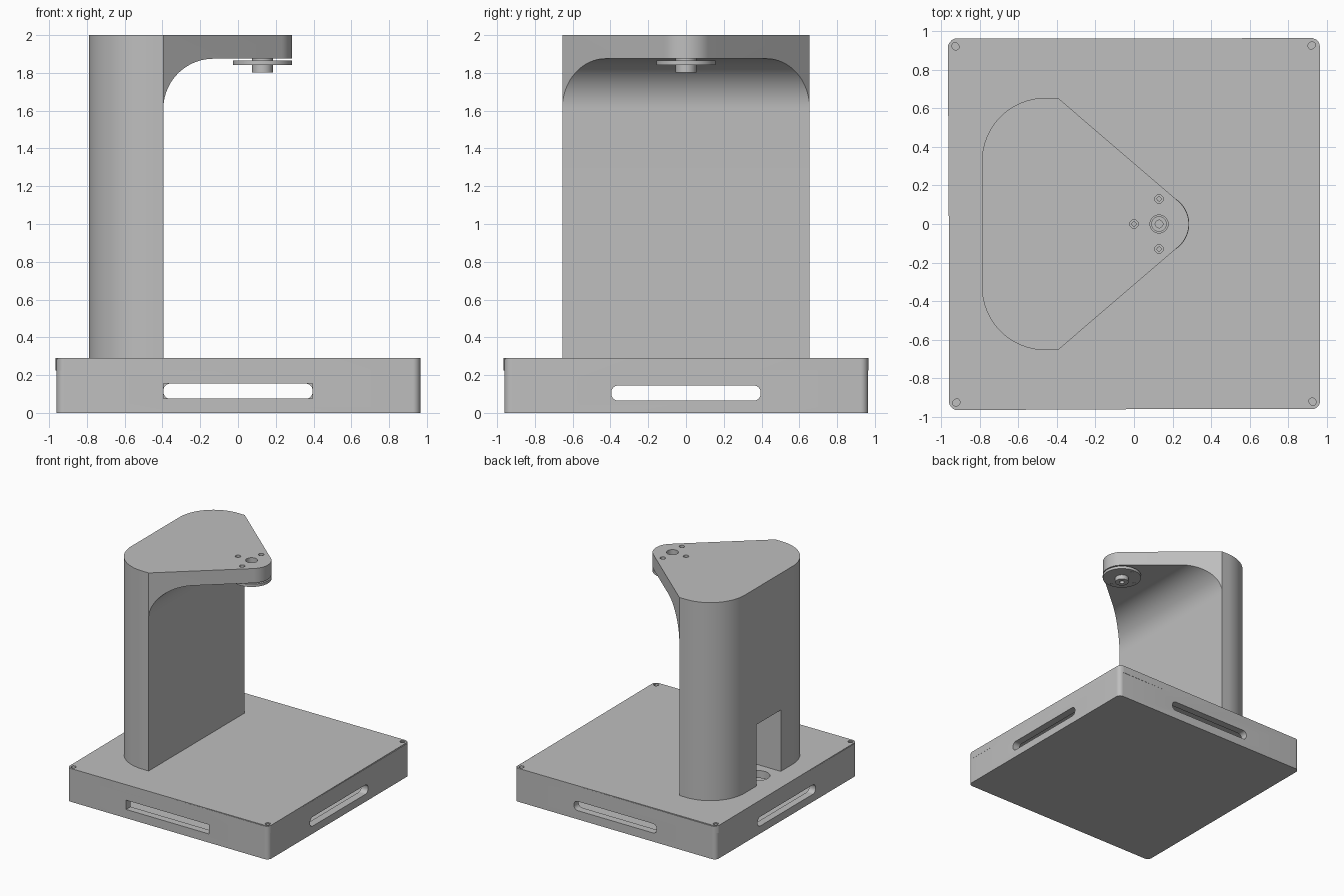
import bpy, bmesh
from math import radians, cos, sin, pi, atan2, acos, hypot

if "Cube" in bpy.data.objects:
    bpy.data.objects.remove(bpy.data.objects["Cube"], do_unlink=True)

grey = bpy.data.materials.new("light grey")
grey.use_nodes = True
grey.diffuse_color = (0.52, 0.52, 0.52, 1)
grey.node_tree.nodes["Principled BSDF"].inputs["Base Color"].default_value = (0.52, 0.52, 0.52, 1)


def arc(cx, cy, r, start, end, steps=20):
    return [(cx + r * cos(start + (end - start) * i / steps),
             cy + r * sin(start + (end - start) * i / steps)) for i in range(steps + 1)]


def circle(cx, cy, r, steps=40):
    return arc(cx, cy, r, 0, 2 * pi, steps)[:-1]


def rounded(cx, cy, hx, hy, r, steps=8):
    pts = []
    for k, (sx, sy) in enumerate([(1, 1), (-1, 1), (-1, -1), (1, -1)]):
        pts += arc(cx + sx * (hx - r), cy + sy * (hy - r), r, k * pi / 2, (k + 1) * pi / 2, steps)
    return pts


def box(cx, cy, hx, hy):
    return [(cx + hx, cy + hy), (cx - hx, cy + hy), (cx - hx, cy - hy), (cx + hx, cy - hy)]


def prism(name, pts, lo, hi, axis="z"):
    """Extrude a flat outline between lo and hi along an axis."""
    place = {"x": lambda u, v, w: (w, u, v),
             "y": lambda u, v, w: (u, w, v),
             "z": lambda u, v, w: (u, v, w)}[axis]
    bm = bmesh.new()
    rings = [[bm.verts.new(place(u, v, w)) for u, v in pts] for w in (lo, hi)]
    bm.faces.new(rings[0])
    bm.faces.new(rings[1])
    n = len(pts)
    for i in range(n):
        j = (i + 1) % n
        bm.faces.new((rings[0][i], rings[0][j], rings[1][j], rings[1][i]))
    bmesh.ops.recalc_face_normals(bm, faces=bm.faces)
    mesh = bpy.data.meshes.new(name)
    bm.to_mesh(mesh)
    bm.free()
    mesh.materials.append(grey)
    obj = bpy.data.objects.new(name, mesh)
    bpy.context.collection.objects.link(obj)
    return obj


def activate(obj):
    bpy.ops.object.select_all(action="DESELECT")
    obj.select_set(True)
    bpy.context.view_layer.objects.active = obj


def combine(obj, pts, lo, hi, axis="z", operation="DIFFERENCE"):
    """Cut a prism out of an object, or join one onto it."""
    tool = prism("cutter", pts, lo, hi, axis)
    tool.hide_render = True
    activate(obj)
    mod = obj.modifiers.new("cut", "BOOLEAN")
    mod.operation = operation
    mod.solver = "EXACT"
    mod.object = tool
    bpy.ops.object.modifier_apply(modifier=mod.name)
    bpy.data.objects.remove(tool, do_unlink=True)


def smooth(obj):
    activate(obj)
    bpy.ops.object.shade_smooth_by_angle(angle=radians(30))


corners = [(x, y) for x in (-0.925, 0.925) for y in (-0.925, 0.925)]

# Hollow base box with hand slots on all four sides
base = prism("base_box", rounded(0.002, 0.001, 0.963, 0.963, 0.04), 0, 0.285)
combine(base, rounded(0, 0, 0.9, 0.9, 0.03), 0.04, 0.4)
combine(base, box(0, 0.115, 0.395, 0.04), -1.2, -0.5, "y")
combine(base, rounded(0, 0.115, 0.395, 0.04, 0.036), 0.5, 1.2, "y")
for side in (-1, 1):
    combine(base, rounded(0, 0.105, 0.395, 0.04, 0.036), *sorted((side * 0.5, side * 1.2)), axis="x")

# Lid with corner screw holes and a cable hole, seated very slightly askew
lid = prism("lid", rounded(0, 0, 0.962, 0.962, 0.04), 0.225, 0.29)
combine(lid, circle(-0.69, 0, 0.09), 0.1, 0.4)
for x, y in corners:
    for part in (base, lid):
        combine(part, circle(x, y, 0.021, 24), 0.15, 0.4)
lid.rotation_euler.z = 0.005

# Column and arm share one plan outline: rounded back, tapering to a round tip
tip_x, tip_r = 0.13, 0.155
edge_x, edge_y = -0.395, 0.655
tangent = atan2(edge_y, edge_x - tip_x) - acos(tip_r / hypot(edge_x - tip_x, edge_y))
plan = arc(tip_x, 0, tip_r, -tangent, tangent)
plan.append((edge_x, edge_y))
plan += arc(-0.46, 0.325, 0.33, pi / 2, pi)
plan += arc(-0.46, -0.325, 0.33, pi, 1.5 * pi)
plan.append((edge_x, -edge_y))
stand = prism("column_and_arm", plan, 0.28, 2.0)

# Open space below the arm, with a cove where it meets the column
space = [(edge_x, 0.1)] + arc(-0.13, 1.61, 0.265, pi, pi / 2, 28) + [(1, 1.875), (1, 0.1)]
combine(stand, space, -1, 1, "y")

# Cable notch in the back of the column
combine(stand, box(0, 0.46, 0.165, 0.36), -1, -0.49, "x")

# Shaft hole and three counterbored screw holes at the tip
screws = [(0.13, 0.13), (0.13, -0.13), (0.0, 0.0)]
combine(stand, circle(tip_x, 0, 0.047), 1.8, 2.1)
for x, y in screws:
    combine(stand, circle(x, y, 0.022, 24), 1.94, 2.1)
    combine(stand, circle(x, y, 0.01, 16), 1.8, 2.1)

# Flanged hub hanging under the arm tip
hub = prism("hub_flange", circle(tip_x, 0, 0.157, 64), 1.842, 1.866)
combine(hub, circle(tip_x, 0, 0.055), 1.803, 1.875, operation="UNION")
combine(hub, circle(tip_x, 0, 0.04), 1.82, 1.95, operation="UNION")
combine(hub, circle(tip_x, 0, 0.02, 24), 1.7, 2.1)
for x, y in screws:
    combine(hub, circle(x, y, 0.01, 16), 1.7, 2.1)

for part in (base, lid, stand, hub):
    smooth(part)
